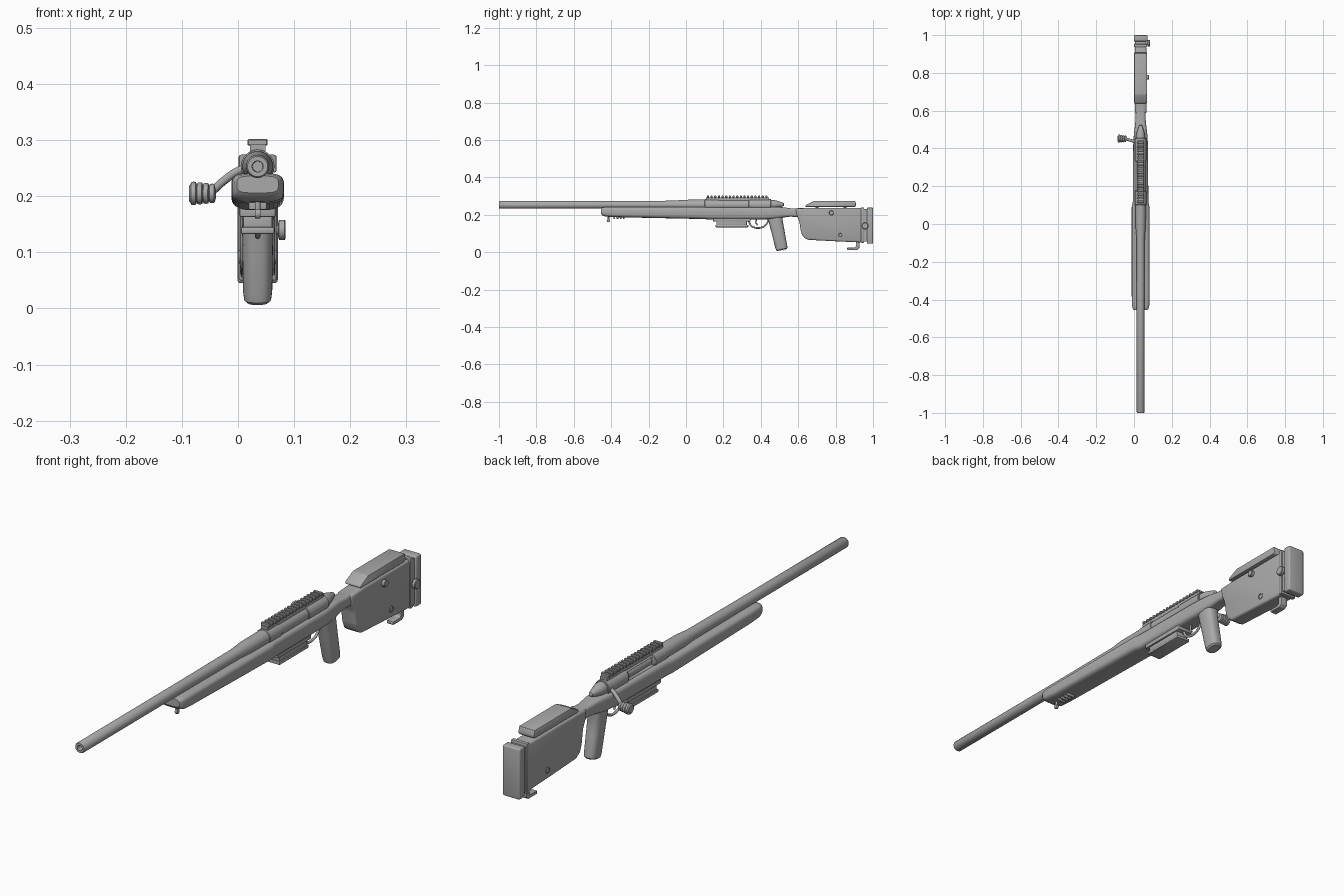
import bpy, bmesh, math
from mathutils import Vector, Matrix

CX = 0.035      # centre line of the rifle
BORE = 0.253    # height of the bore

cube = bpy.data.objects.get("Cube")
if cube:
    bpy.data.objects.remove(cube, do_unlink=True)

grey = bpy.data.materials.new("plain grey")
grey.use_nodes = True
grey.diffuse_color = (0.4, 0.4, 0.4, 1)
grey.node_tree.nodes["Principled BSDF"].inputs["Base Color"].default_value = (0.4, 0.4, 0.4, 1)


def finish(name, bm, angle=35):
    bmesh.ops.recalc_face_normals(bm, faces=bm.faces)
    me = bpy.data.meshes.new(name)
    bm.to_mesh(me)
    bm.free()
    me.materials.append(grey)
    ob = bpy.data.objects.new(name, me)
    bpy.context.collection.objects.link(ob)
    bpy.ops.object.select_all(action='DESELECT')
    ob.select_set(True)
    bpy.context.view_layer.objects.active = ob
    bpy.ops.object.shade_smooth_by_angle(angle=math.radians(angle))
    return ob


def loft(name, rings, angle=35):
    """Skin closed rings of points and cap both ends."""
    bm = bmesh.new()
    rows = [[bm.verts.new(p) for p in ring] for ring in rings]
    for a, b in zip(rows, rows[1:]):
        for i in range(len(a)):
            j = (i + 1) % len(a)
            bm.faces.new((a[i], a[j], b[j], b[i]))
    bm.faces.new(rows[0])
    bm.faces.new(rows[-1])
    return finish(name, bm, angle)


def oval(hw, hh, power, n=32):
    """Rounded-rectangle section."""
    pts = []
    for i in range(n):
        c, s = math.cos(math.tau * i / n), math.sin(math.tau * i / n)
        pts.append((math.copysign(abs(c) ** power, c) * hw,
                    math.copysign(abs(s) ** power, s) * hh))
    return pts


def lathe(name, profile, origin, axis=(0, 1, 0), n=32):
    """Turn (radius, distance) pairs around an axis."""
    m = Matrix.Translation(origin) @ Vector(axis).to_track_quat('Z', 'Y').to_matrix().to_4x4()
    rings = [[m @ Vector((r * math.cos(math.tau * i / n), r * math.sin(math.tau * i / n), t))
              for i in range(n)] for r, t in profile]
    return loft(name, rings)


def plate(name, outline, half, bevel=0.0, segments=3):
    """Extrude a (y, z) outline across the centre line, with rounded edges."""
    bm = bmesh.new()
    face = bm.faces.new([bm.verts.new((CX - half, y, z)) for y, z in outline])
    ext = bmesh.ops.extrude_face_region(bm, geom=[face])
    bmesh.ops.translate(bm, vec=(2 * half, 0, 0),
                        verts=[v for v in ext["geom"] if isinstance(v, bmesh.types.BMVert)])
    if bevel:
        bmesh.ops.bevel(bm, geom=bm.edges[:], offset=bevel, segments=segments,
                        profile=0.5, affect='EDGES', clamp_overlap=True)
    return finish(name, bm)


def block(name, y0, y1, z0, z1, half, bevel=0.0, segments=2):
    return plate(name, [(y0, z0), (y1, z0), (y1, z1), (y0, z1)], half, bevel, segments)


def tube(name, points, radius):
    cu = bpy.data.curves.new(name, 'CURVE')
    cu.dimensions = '3D'
    cu.bevel_depth = radius
    cu.bevel_resolution = 3
    cu.use_fill_caps = True
    sp = cu.splines.new('BEZIER')
    sp.bezier_points.add(len(points) - 1)
    for bp, p in zip(sp.bezier_points, points):
        bp.co = p
        bp.handle_left_type = bp.handle_right_type = 'AUTO'
    sp.resolution_u = 6
    cu.materials.append(grey)
    ob = bpy.data.objects.new(name, cu)
    bpy.context.collection.objects.link(ob)
    return ob


# Barrel with bore
lathe("barrel", [(0.009, 0.04), (0.010, 0), (0.018, 0), (0.0205, 0.004), (0.0205, 0.62),
                 (0.022, 0.93), (0.027, 0.99), (0.028, 1.12)], (CX, -1, BORE))

# Fore-end, action bed and wrist: y, half width, bottom, top
stock = [(-0.455, 0.037, 0.206, 0.236), (-0.448, 0.042, 0.197, 0.239),
         (-0.43, 0.046, 0.19, 0.241), (-0.38, 0.047, 0.187, 0.241),
         (0.09, 0.047, 0.177, 0.241), (0.12, 0.041, 0.175, 0.241),
         (0.42, 0.039, 0.175, 0.241), (0.47, 0.036, 0.178, 0.241),
         (0.52, 0.030, 0.185, 0.24), (0.56, 0.026, 0.19, 0.234),
         (0.61, 0.026, 0.186, 0.235), (0.66, 0.028, 0.17, 0.235)]
loft("fore_end_and_wrist",
     [[(CX + x, y, (lo + hi) / 2 + z) for x, z in oval(hw, (hi - lo) / 2, 0.5)]
      for y, hw, lo, hi in stock])

# Pistol grip, raked back: z, y centre, half depth, half width
grip = [(0.2, 0.48, 0.046, 0.029), (0.17, 0.479, 0.037, 0.028), (0.1, 0.494, 0.034, 0.027),
        (0.03, 0.509, 0.032, 0.026), (0.016, 0.512, 0.030, 0.024), (0.011, 0.513, 0.024, 0.018)]
loft("pistol_grip", [[(CX + x, yc + y, z + 0.2 * y) for x, y in oval(hx, hy, 0.75)]
                     for z, yc, hy, hx in grip])

# Butt stock, cheek rest and butt pad
plate("butt_stock", [(0.585, 0.232), (0.592, 0.195), (0.606, 0.165), (0.614, 0.11),
                     (0.625, 0.082), (0.65, 0.066), (0.8, 0.058), (0.94, 0.052),
                     (0.94, 0.236), (0.65, 0.236)], 0.031, 0.009)
plate("cheek_rest", [(0.637, 0.242), (0.905, 0.242), (0.91, 0.25), (0.905, 0.274),
                     (0.685, 0.274), (0.64, 0.252)], 0.034, 0.007, 2)
for i, y in enumerate((0.7, 0.85)):
    lathe(f"cheek_post_{i + 1}", [(0.008, 0), (0.008, 0.03)], (CX, y, 0.22), (0, 0, 1), 16)
block("butt_spacer", 0.936, 0.952, 0.05, 0.24, 0.034, 0.003)
block("butt_adjuster", 0.95, 0.97, 0.058, 0.23, 0.029)
block("butt_pad", 0.967, 1.0, 0.045, 0.238, 0.036, 0.006, 3)

# Hook under the butt
plate("butt_hook", [(0.862, 0.012), (0.915, 0.012), (0.927, 0.022), (0.927, 0.06),
                    (0.908, 0.06), (0.908, 0.03), (0.9, 0.024), (0.862, 0.024)], 0.014, 0.002)

# Adjustment knobs and screws
for name, y, z, r, reach in (("cheek_knob", 0.777, 0.21, 0.013, 0.045),
                             ("butt_knob", 0.957, 0.14, 0.018, 0.050)):
    lathe(name, [(r * 0.5, 0.02), (r * 0.5, reach - 0.014), (r, reach - 0.012),
                 (r, reach - 0.002), (r * 0.85, reach)], (CX, y, z), (1, 0, 0), 20)
for side in (-1, 1):
    lathe("stock_screw_left" if side > 0 else "stock_screw_right",
          [(0.012, 0.02), (0.012, 0.033), (0.010, 0.034), (0.008, 0.032)],
          (CX, 0.825, 0.092), (side, 0, 0), 20)

# Receiver: end rings, slotted middle, bolt
for name, y0, y1 in (("receiver_front", 0.1, 0.175), ("receiver_rear", 0.335, 0.455)):
    lathe(name, [(0.028, y0), (0.030, y0 + 0.002), (0.030, y1 - 0.002), (0.028, y1)],
          (CX, 0, BORE))
middle = lathe("receiver_middle", [(0.0275, 0.17), (0.0275, 0.34)], (CX, 0, BORE))
cutter = block("port_cutter", 0.18, 0.33, 0.242, 0.272, 0.02)
cutter.location.x = -0.03
cutter.hide_render = True
cutter.hide_viewport = True
port = middle.modifiers.new("port", 'BOOLEAN')
port.operation = 'DIFFERENCE'
port.object = cutter
lathe("bolt_body", [(0.018, 0.16), (0.018, 0.44)], (CX, 0, BORE))
lathe("bolt_shroud", [(0.024, 0.45), (0.024, 0.47), (0.020, 0.485), (0.012, 0.512),
                      (0.008, 0.522), (0.003, 0.525)], (CX, 0, BORE + 0.002))

# Toothed top rail
block("rail_base", 0.108, 0.445, 0.274, 0.292, 0.014)
for i in range(17):
    y = 0.112 + i * 0.0195
    plate(f"rail_tooth_{i + 1:02d}", [(y, 0.290), (y + 0.0115, 0.290),
                                      (y + 0.0115, 0.302), (y, 0.302)], 0.018, 0.002, 1)

# Bolt handle with ribbed knob
tube("bolt_handle", [(0.03, 0.435, 0.25), (0.005, 0.437, 0.247), (-0.022, 0.444, 0.23),
                     (-0.048, 0.452, 0.207)], 0.0075)
ribs = [(0.011, 0)]
for i in range(4):
    r, t = 0.0165 + 0.0012 * i, 0.002 + 0.011 * i
    ribs += [(r, t), (r + 0.001, t + 0.004), (r, t + 0.008), (r - 0.003, t + 0.0095)]
ribs += [(0.014, 0.047)]
lathe("bolt_knob", ribs, (-0.04, 0.45, 0.205), (-1, 0.06, 0), 24)

# Magazine
block("magazine_well", 0.145, 0.345, 0.163, 0.185, 0.032, 0.003)
block("magazine_body", 0.162, 0.325, 0.14, 0.17, 0.026, 0.002)
block("magazine_floor", 0.157, 0.333, 0.133, 0.145, 0.030, 0.003)

# Trigger and guard
tube("trigger_guard", [(CX, y, z) for y, z in ((0.335, 0.176), (0.343, 0.148), (0.362, 0.133),
                                             (0.408, 0.133), (0.43, 0.15), (0.442, 0.176))], 0.005)
tube("trigger", [(CX, 0.378, 0.178), (CX, 0.374, 0.158), (CX, 0.382, 0.144)], 0.004)

# Fore-end underside: ribs and sling loop
for i in range(4):
    y = -0.388 + i * 0.017
    block(f"fore_end_rib_{i + 1}", y, y + 0.009, 0.176, 0.195, 0.016, 0.002)
lathe("sling_stud", [(0.005, 0), (0.005, 0.02)], (CX, -0.415, 0.175), (0, 0, 1), 12)
lathe("sling_loop", [(0.008, -0.005), (0.009, -0.003), (0.009, 0.003), (0.008, 0.005)],
      (CX, -0.415, 0.169), (1, 0, 0), 16)
